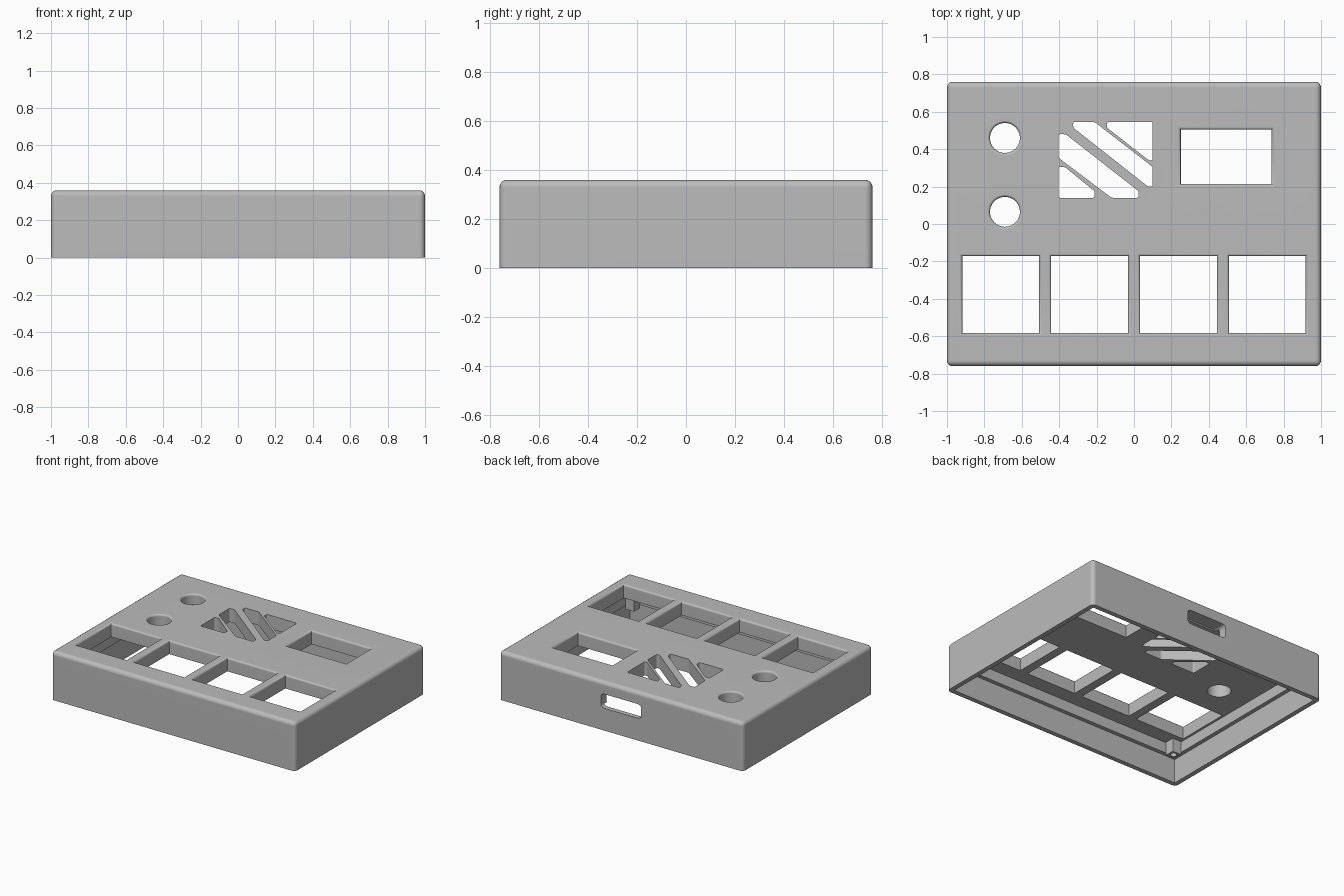
import bpy, bmesh, math
from mathutils import Vector, Matrix

default = bpy.data.objects.get("Cube")
if default:
    bpy.data.objects.remove(default, do_unlink=True)

W, D, H = 2.0, 1.52, 0.36      # outer size
CEILING = 0.26                 # underside of the top plate
LEDGE = 0.18                   # height of the step inside the walls

grey = bpy.data.materials.new("plain grey")
grey.use_nodes = True
grey.diffuse_color = (0.5, 0.5, 0.5, 1)
grey.node_tree.nodes["Principled BSDF"].inputs["Base Color"].default_value = (0.5, 0.5, 0.5, 1)


def make_object(name, bm):
    bmesh.ops.recalc_face_normals(bm, faces=bm.faces)
    mesh = bpy.data.meshes.new(name)
    bm.to_mesh(mesh)
    bm.free()
    mesh.materials.append(grey)
    obj = bpy.data.objects.new(name, mesh)
    bpy.context.collection.objects.link(obj)
    return obj


def box(name, size, centre, round_edges=0):
    bm = bmesh.new()
    bmesh.ops.create_cube(bm, size=1)
    bmesh.ops.scale(bm, vec=size, verts=bm.verts)
    bmesh.ops.translate(bm, vec=centre, verts=bm.verts)
    if round_edges:
        low = min(v.co.z for v in bm.verts)
        edges = [e for e in bm.edges if any(v.co.z > low + 0.001 for v in e.verts)]
        bmesh.ops.bevel(bm, geom=edges, offset=round_edges, segments=4,
                        profile=0.5, affect='EDGES')
    return make_object(name, bm)


def loft(name, rings):
    """Solid through a stack of (points, z) rings."""
    bm = bmesh.new()
    loops = [[bm.verts.new((p[0], p[1], z)) for p in pts] for pts, z in rings]
    n = len(loops[0])
    for a, b in zip(loops, loops[1:]):
        for i in range(n):
            j = (i + 1) % n
            bm.faces.new((a[i], a[j], b[j], b[i]))
    bm.faces.new(loops[0])
    bm.faces.new(loops[-1])
    return make_object(name, bm)


def rounded(points, r):
    """Round every corner of a polygon."""
    pts = [Vector(p) for p in points]
    out = []
    for i, p in enumerate(pts):
        a = p + (pts[i - 1] - p).normalized() * r
        b = p + (pts[(i + 1) % len(pts)] - p).normalized() * r
        for t in (0, 0.33, 0.67, 1):
            out.append(a * (1 - t) ** 2 + p * 2 * t * (1 - t) + b * t * t)
    return out


def rect(x0, x1, y0, y1):
    return lambda g: [(x0 - g, y0 - g), (x1 + g, y0 - g), (x1 + g, y1 + g), (x0 - g, y1 + g)]


def disc(x, y, r, n=40):
    return lambda g: [(x + (r + g) * math.cos(math.tau * i / n),
                       y + (r + g) * math.sin(math.tau * i / n)) for i in range(n)]


def eased_cutter(shape, r=0.014):
    """Cutter that leaves a rounded lip at the top surface."""
    rings = [(shape(0), 0.2)]
    for k in range(4):
        a = math.pi / 6 * k
        rings.append((shape(r * (1 - math.cos(a))), H - r + r * math.sin(a)))
    rings.append((shape(r), H + 0.05))
    return loft("cutter", rings)


def cut(obj, cutter):
    cutter.hide_render = True
    mod = obj.modifiers.new("cut", 'BOOLEAN')
    mod.operation = 'DIFFERENCE'
    mod.solver = 'EXACT'
    mod.object = cutter
    bpy.context.view_layer.objects.active = obj
    bpy.ops.object.modifier_apply(modifier=mod.name)
    bpy.data.objects.remove(cutter, do_unlink=True)


# Shell with a stepped hollow, open underneath
case = box("case_shell", (W, D, H), (0, 0, H / 2), round_edges=0.03)
for inset, top in ((0.035, LEDGE), (0.065, CEILING)):
    cut(case, box("cutter", (W - 2 * inset, D - 2 * inset, top + 0.1),
                  (0, 0, (top - 0.1) / 2)))

# Four square key openings, a display window and two knob holes
for i in range(4):
    x = -0.713 + 0.4753 * i
    cut(case, eased_cutter(rect(x - 0.205, x + 0.205, -0.582, -0.172)))
cut(case, eased_cutter(rect(0.25, 0.735, 0.215, 0.505)))
for y in (0.46, 0.065):
    cut(case, eased_cutter(disc(-0.69, y, 0.08)))

# Diagonal vent slots
vents = [
    [(-0.145, 0.545), (0.1, 0.545), (0.1, 0.34), (0.08, 0.34), (-0.145, 0.515)],
    [(-0.325, 0.545), (-0.21, 0.545), (0.1, 0.305), (0.1, 0.2), (0.075, 0.2), (-0.325, 0.515)],
    [(-0.405, 0.48), (-0.365, 0.48), (0.025, 0.175), (0.025, 0.14), (-0.12, 0.14), (-0.405, 0.355)],
    [(-0.405, 0.305), (-0.37, 0.305), (-0.21, 0.175), (-0.21, 0.14), (-0.405, 0.14)],
]
for v in vents:
    pts = rounded(v, 0.01)
    cut(case, loft("cutter", [(pts, 0.2), (pts, H + 0.05)]))

# Cable port through the back wall
port = rounded(rect(-0.165, 0.165, 0.165, 0.27)(0), 0.03)
port_cutter = loft("cutter", [(port, -0.9), (port, -0.66)])
port_cutter.data.transform(Matrix.Rotation(math.pi / 2, 4, 'X'))
cut(case, port_cutter)

# Hollow square screw posts hanging from the ceiling
posts = []
for sx, side in ((-1, "right"), (1, "left")):
    for sy, end in ((-1, "front"), (1, "back")):
        x, y = sx * 0.895, sy * 0.655
        post = box(f"screw_post_{end}_{side}", (0.07, 0.07, 0.11), (x, y, 0.215))
        bore = disc(x, y, 0.022, 16)(0)
        cut(post, loft("cutter", [(bore, 0.1), (bore, 0.25)]))
        posts.append(post)

# Smooth the rounded edges, keep the plates flat
for obj in [case] + posts:
    bpy.ops.object.select_all(action='DESELECT')
    obj.select_set(True)
    bpy.context.view_layer.objects.active = obj
    bpy.ops.object.shade_smooth_by_angle(angle=math.radians(40))
    normals = obj.modifiers.new("flat plates", 'WEIGHTED_NORMAL')
    normals.keep_sharp = True
